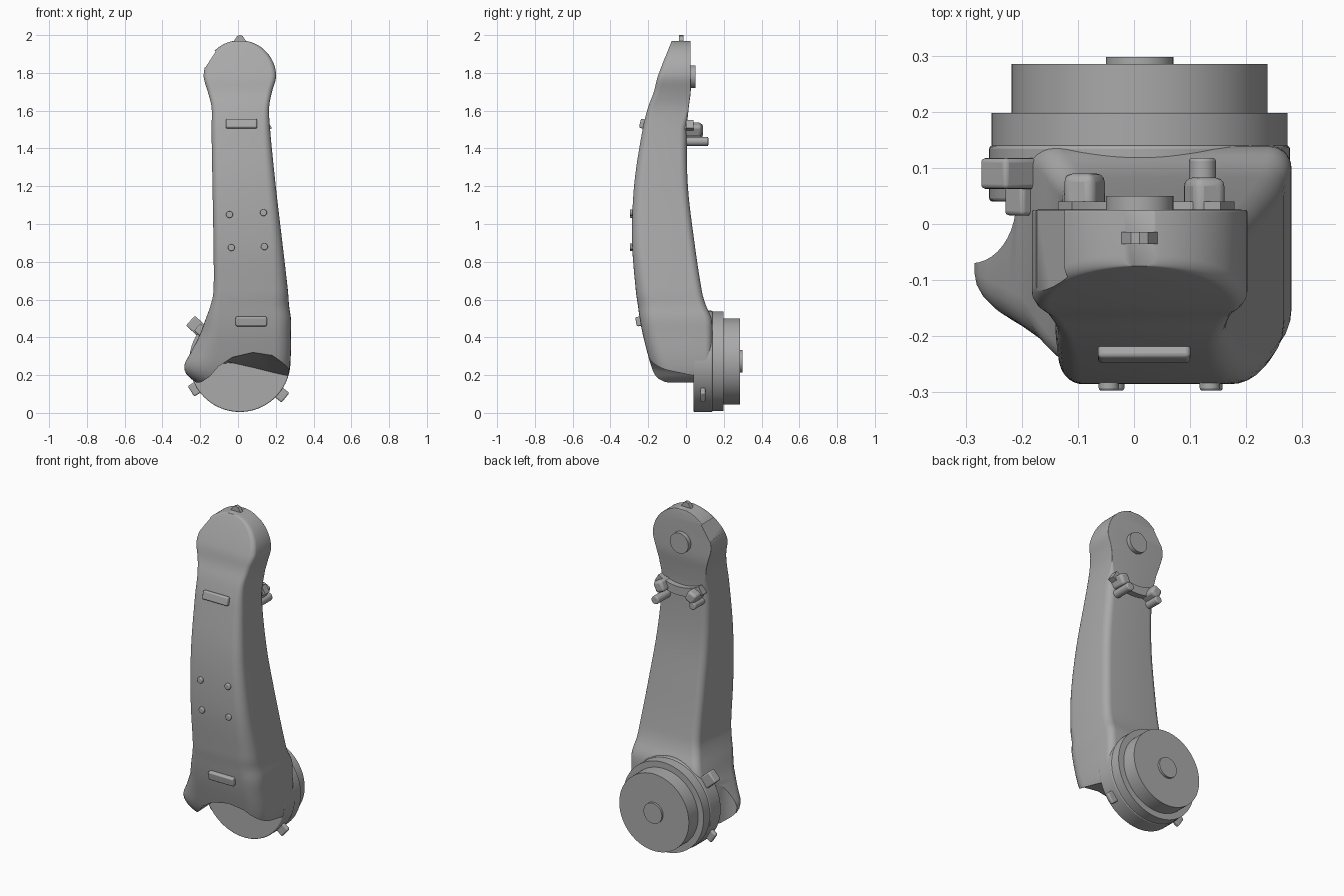
import bpy, bmesh
from math import sin, cos, pi, sqrt, radians, atan2
from mathutils import Matrix, Vector

cube = bpy.data.objects.get("Cube")
if cube:
    bpy.data.objects.remove(cube)

grey = bpy.data.materials.new("plain_grey")
grey.use_nodes = True
tone = (0.4, 0.4, 0.4, 1)
grey.diffuse_color = tone
grey.node_tree.nodes["Principled BSDF"].inputs["Base Color"].default_value = tone


def select_only(ob):
    bpy.ops.object.select_all(action="DESELECT")
    ob.select_set(True)
    bpy.context.view_layer.objects.active = ob


def finish(name, bm, bevel=0, smooth=True):
    """Turn a bmesh into a shaded, coloured object."""
    bmesh.ops.recalc_face_normals(bm, faces=bm.faces[:])
    mesh = bpy.data.meshes.new(name)
    bm.to_mesh(mesh)
    bm.free()
    ob = bpy.data.objects.new(name, mesh)
    bpy.context.collection.objects.link(ob)
    mesh.materials.append(grey)
    if bevel:
        mod = ob.modifiers.new("round_edges", "BEVEL")
        mod.width, mod.segments = bevel, 3
    if smooth:
        select_only(ob)
        bpy.ops.object.shade_smooth_by_angle(angle=radians(35))
    return ob


def loft(name, rings, **options):
    """Skin a list of equal-length closed rings and cap both ends."""
    bm = bmesh.new()
    loops = [[bm.verts.new(p) for p in ring] for ring in rings]
    count = len(loops[0])
    for low, high in zip(loops, loops[1:]):
        for i in range(count):
            j = (i + 1) % count
            bm.faces.new((low[i], low[j], high[j], high[i]))
    bm.faces.new(loops[0])
    bm.faces.new(loops[-1])
    return finish(name, bm, **options)


def drum(name, x, z, radius, front, back, bevel=0, sides=96):
    """Round disc with its axis along y."""
    bm = bmesh.new()
    place = Matrix.Translation((x, (front + back) / 2, z)) @ Matrix.Rotation(pi / 2, 4, "X")
    bmesh.ops.create_cone(bm, cap_ends=True, segments=sides, radius1=radius,
                          radius2=radius, depth=back - front, matrix=place)
    return finish(name, bm, bevel)


def block(name, centre, size, axis="Y", turn=0, bevel=0.008):
    bm = bmesh.new()
    place = (Matrix.Translation(centre) @ Matrix.Rotation(turn, 4, axis)
             @ Matrix.Diagonal((*size, 1)))
    bmesh.ops.create_cube(bm, size=1, matrix=place)
    return finish(name, bm, bevel)


def carve(ob, cutter):
    mod = ob.modifiers.new("cut", "BOOLEAN")
    mod.operation, mod.solver, mod.object = "DIFFERENCE", "EXACT", cutter
    select_only(ob)
    bpy.ops.object.modifier_apply(modifier=mod.name)
    bpy.data.objects.remove(cutter)


# Arm stations in hundredths: height, right edge, left edge, front, back, corner radii
STATIONS = [
    (16, -22, 24, -14, 14, 12, 9), (20, -27, 26.5, -16.5, 14, 15, 9),
    (25, -28.5, 27.5, -18.5, 14, 16, 9), (32, -25, 28, -20.5, 14, 14, 9),
    (42, -20, 28, -23, 14, 10, 9), (50, -17, 28, -24.5, 13.5, 7, 9),
    (57, -14.5, 27, -25.5, 10.5, 5, 9), (64, -13, 26.5, -26.5, 8.5, 4, 8),
    (90, -13, 23.5, -28.5, 4.5, 4, 6), (120, -13.5, 20, -27.5, 1, 4, 5),
    (150, -14, 17, -23, 0.5, 4, 4), (162, -14, 16.5, -20, 1.5, 3, 3),
    (170, -16, 18, -17, 2.5, 3, 3), (178, -18.2, 20.2, -15, 2.5, 3, 3),
    (197, -18, 20, -7.5, 2.5, 2, 2)]
HEAD_X, HEAD_Z, HEAD_R = 0.01, 1.78, 0.192


def slope(i, k):
    a, b = STATIONS[max(i - 1, 0)], STATIONS[min(i + 1, len(STATIONS) - 1)]
    return (b[k] - a[k]) / (b[0] - a[0])


def station(z):
    """Smooth (Hermite) reading of the station table at height z."""
    h = z * 100
    i = max(n for n in range(len(STATIONS) - 1) if STATIONS[n][0] <= h + 1e-6)
    a, b = STATIONS[i], STATIONS[i + 1]
    span = b[0] - a[0]
    t = (h - a[0]) / span
    ease = t * t * (3 - 2 * t)
    return [(a[k] + (b[k] - a[k]) * ease + span * t * (1 - t)
             * ((1 - t) * slope(i, k) - t * slope(i + 1, k))) / 100 for k in range(1, 7)]


def section(z):
    """Horizontal rounded section of the arm."""
    xl, xr, front, back, rl, rr = station(z)
    if z > HEAD_Z:
        half = sqrt(max(HEAD_R ** 2 - (z - HEAD_Z) ** 2, 0))
        xl, xr = HEAD_X - half, HEAD_X + half
    limit = 0.45 * (xr - xl)
    rb = 0.04 - 0.036 * min(max((z - 1.5) / 0.12, 0), 1)
    corners = [(xr, back, -1, -1, rb, 0), (xl, back, 1, -1, rb, 1),
               (xl, front, 1, 1, rl, 2), (xr, front, -1, 1, rr, 3)]
    ring = []
    for x, y, sx, sy, r, quarter in corners:
        rx, ry = min(r, limit), min(r, 0.1)
        for step in range(8):
            a = (quarter + step / 7) * pi / 2
            ring.append((x + sx * rx + rx * cos(a), y + sy * ry + ry * sin(a), z))
    return ring


# Main arm, closing on a round head
shaft = [0.16 + (HEAD_Z - 0.16) * n / 70 for n in range(70)]
head = [HEAD_Z + HEAD_R * sin(pi / 2 * n / 24) for n in range(24)]
head.append(HEAD_Z + HEAD_R * 0.9995)
head[-1] = min(head[-1], 1.9699)
head = [z for z in head if z < 1.9698] + [1.9699]
arm = loft("arm_body", [section(z) for z in shaft + head])

# Arched opening under the arm's front cover
ARCH = [(-40, 10, 10), (-24, 15, 15), (-19, 16.5, 16.5), (-15, 19, 20), (-10, 25, 26),
        (-3, 29.5, 26.5), (8, 32, 24), (18, 30.5, 21.5), (27, 25, 19.5), (40, 20, 16)]


def arch_ring(y, column):
    top = [(row[0] / 100, y, row[column] / 100) for row in ARCH]
    return top + [(0.4, y, -0.1), (-0.4, y, -0.1)]


carve(arm, loft("arch_cutter", [arch_ring(-0.5, 1), arch_ring(-0.2, 1),
                                arch_ring(0.04, 2), arch_ring(0.2, 2)]))

# Gap between the side lip and the base drum
gap = [[(-0.29 + 0.08 * cos(a), 0.04 + 0.11 * sin(a), z)
        for a in (2 * pi * n / 40 for n in range(40))] for z in (0.1, 0.48)]
carve(arm, loft("gap_cutter", gap))

# Shallow notch on the head rim
carve(arm, block("notch_cutter", (-0.162, 0, 1.882), (0.04, 0.6, 0.1), turn=radians(33), bevel=0))
select_only(arm)
bpy.ops.object.shade_smooth_by_angle(angle=radians(35))

# Base drums and hubs
BASE_X, BASE_Z = 0.01, 0.273
drum("base_housing", BASE_X, BASE_Z, 0.268, 0.04, 0.14, 0.006)
drum("base_ring", BASE_X, BASE_Z, 0.264, 0.138, 0.198)
drum("base_drum", BASE_X, BASE_Z, 0.228, 0.19, 0.285)
drum("base_hub", BASE_X, BASE_Z, 0.06, 0.28, 0.298, sides=48)
drum("head_hub", HEAD_X, HEAD_Z, 0.06, 0.02, 0.05, sides=48)

# Pointed tab on top of the head
loft("head_tab", [[(0.01 + x, y, z) for x, z in
                   ((-0.045, 1.95), (-0.015, 1.995), (0, 2), (0.015, 1.995), (0.045, 1.95))]
                  for y in (-0.036, -0.014)])

# Raised plates and screws on the front
block("upper_front_plate", (0.018, -0.224, 1.53), (0.165, 0.04, 0.05), "X", radians(-13))
block("lower_front_plate", (0.07, -0.245, 0.485), (0.165, 0.04, 0.05), "X", radians(9))
for x, z in ((-0.045, 1.05), (0.135, 1.06), (-0.035, 0.875), (0.14, 0.88)):
    drum("front_screw", x, z, 0.018, -0.297, -0.26, 0.005, 24)

# Small tabs around the base housing
for x, z in ((0.22, 0.105), (-0.215, 0.135)):
    out = atan2(z - BASE_Z, x - BASE_X)
    block("rim_tab", (x, 0.09, z), (0.08, 0.025, 0.065), turn=-out)
block("side_clip", (-0.215, 0.09, 0.455), (0.1, 0.055, 0.07), turn=radians(42))
block("side_clip_foot", (-0.19, 0.055, 0.43), (0.07, 0.08, 0.05), turn=radians(42))

# Cable bracket behind the neck: curved band, two prongs and a peg
band = []
for n in range(13):
    a = radians(-120 + n * 5)
    c = Vector((HEAD_X + 0.012, 0, HEAD_Z)) + Vector((cos(a), 0, sin(a))) * 0.29
    o = Vector((cos(a), 0, sin(a))) * 0.025
    band.append([c - o, c + o, c + o + Vector((0, 0.04, 0)), c - o + Vector((0, 0.04, 0))])
loft("bracket_band", band)
block("bracket_right_prong", (-0.088, 0.04, 1.495), (0.06, 0.1, 0.065), turn=radians(-25), bevel=0.015)
block("bracket_left_prong", (0.125, 0.035, 1.5), (0.06, 0.095, 0.065), turn=radians(25), bevel=0.015)
drum("bracket_peg", 0.122, 1.437, 0.024, -0.01, 0.118, 0.006, 32)
drum("bracket_right_peg", -0.1, 1.45, 0.022, -0.01, 0.088, 0.006, 32)
